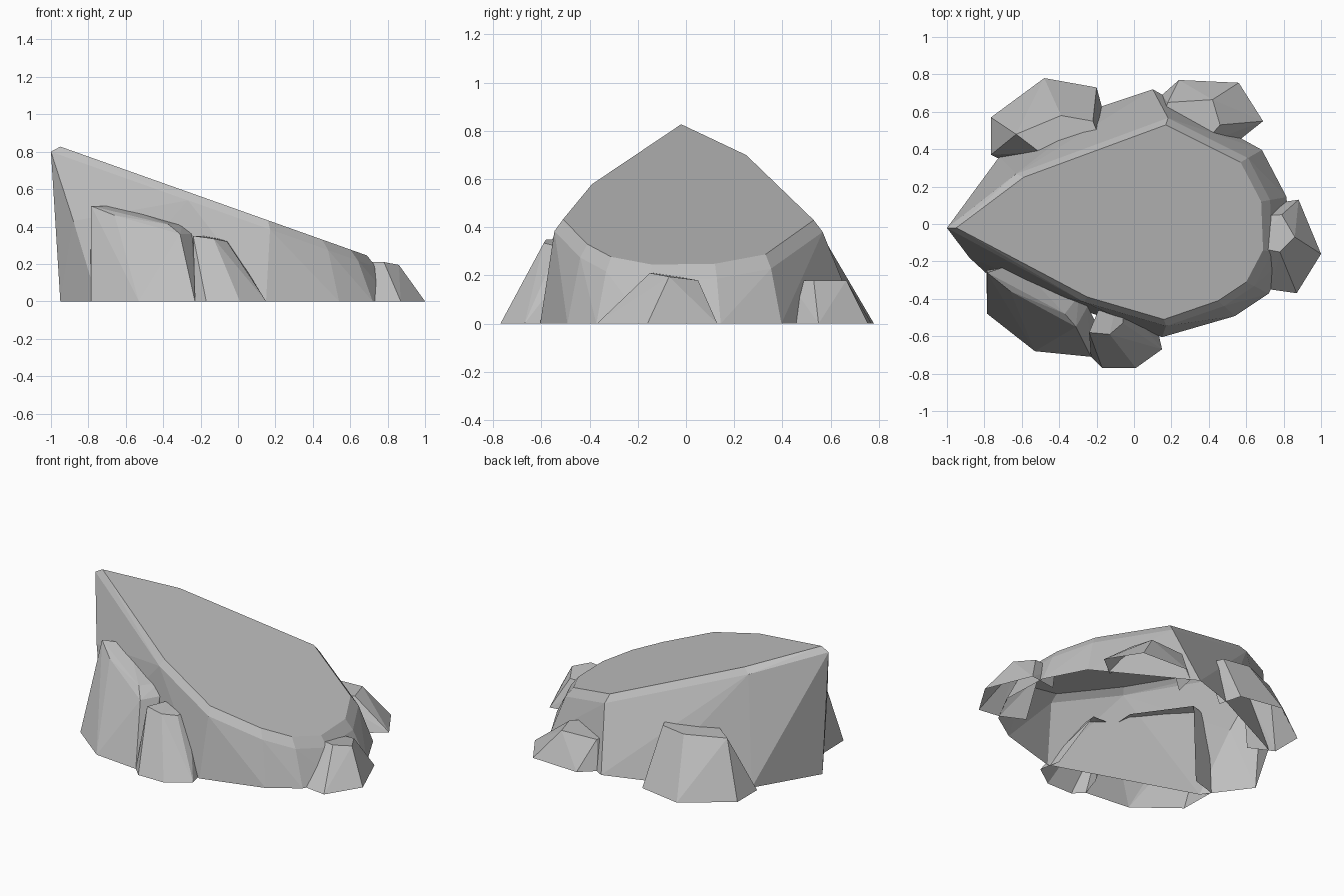
import bpy, bmesh

if "Cube" in bpy.data.objects:
    bpy.data.objects.remove(bpy.data.objects["Cube"])

stone = bpy.data.materials.new("grey stone")
stone.diffuse_color = (0.52, 0.52, 0.52, 1)
stone.use_nodes = True
stone.node_tree.nodes["Principled BSDF"].inputs["Base Color"].default_value = stone.diffuse_color


def slope(x):
    """Height of the tilted flat top at x."""
    return 0.49 - 0.355 * x


def faceted_rock(name, points, drop_inner=False):
    """Convex faceted stone shell, open underneath (and towards the centre)."""
    bm = bmesh.new()
    for p in points:
        bm.verts.new(p)
    bmesh.ops.convex_hull(bm, input=bm.verts[:])
    loose = [v for v in bm.verts if not v.link_faces]
    bmesh.ops.delete(bm, geom=loose, context='VERTS')
    bmesh.ops.dissolve_limit(bm, angle_limit=0.03, verts=bm.verts[:], edges=bm.edges[:])
    bmesh.ops.recalc_face_normals(bm, faces=bm.faces[:])
    gone = []
    for f in bm.faces:
        f.normal_update()
        inward = f.normal.xy.dot(f.calc_center_median().xy.normalized())
        if f.normal.z < -0.9 or (drop_inner and f.normal.z < 0.3 and inward < -0.6):
            gone.append(f)
    bmesh.ops.delete(bm, geom=gone, context='FACES')
    me = bpy.data.meshes.new(name)
    bm.to_mesh(me)
    bm.free()
    me.materials.append(stone)
    bpy.context.collection.objects.link(bpy.data.objects.new(name, me))


def leaning_stone(name, foot, crown, z_start, z_end):
    """Small stone: foot outline and crown rim, both carried back into the main rock."""
    step = (z_end - z_start) / (len(crown) - 1)
    rim = [(x, y, 0) for x, y in foot]
    rim += [(x, y, z_start + step * i) for i, (x, y) in enumerate(crown)]
    back = [(x * 0.8, y * 0.8, z) for x, y, z in rim]
    faceted_rock(name, rim + back, drop_inner=True)


# Main wedge: flat top outline, chamfer grown from it, walls down to the ground
top = [(-0.95, -0.02), (-0.25, -0.39), (0.16, -0.51), (0.45, -0.41), (0.60, -0.31),
       (0.69, -0.14), (0.68, 0.12), (0.57, 0.33), (0.17, 0.53), (-0.59, 0.25)]
chamfer = [(max(-1, x * 1.07), y * 1.07) for x, y in top]
walls = [(-0.88, -0.18, 0.43), (-0.85, 0.18, 0.36)]
base = [(x * 1.2, y * 1.2) for x, y in top if x > 0.3]
base += [(-0.95, -0.03), (-0.75, -0.30), (0.15, -0.605),
         (0.10, 0.72), (-0.17, 0.63), (-0.72, 0.36)]
faceted_rock("main_rock",
             [(x, y, slope(x)) for x, y in top]
             + [(x, y, slope(x) - 0.045) for x, y in chamfer]
             + walls + [(x, y, 0) for x, y in base])

# Small stones leaning on the wall
leaning_stone("front_left_stone",
              [(-0.79, -0.24), (-0.785, -0.48), (-0.53, -0.68), (-0.23, -0.71)],
              [(-0.785, -0.26), (-0.66, -0.36), (-0.37, -0.48), (-0.31, -0.55)], 0.51, 0.36)
leaning_stone("front_stone",
              [(-0.23, -0.71), (-0.17, -0.77), (0.01, -0.77), (0.15, -0.67)],
              [(-0.24, -0.58), (-0.13, -0.59), (-0.06, -0.53)], 0.35, 0.32)
leaning_stone("right_stone",
              [(0.73, -0.35), (0.87, -0.37), (1.0, -0.16), (0.88, 0.13)],
              [(0.78, -0.15), (0.86, -0.07), (0.79, 0.05)], 0.21, 0.18)
leaning_stone("back_right_stone",
              [(0.15, 0.69), (0.24, 0.77), (0.56, 0.755), (0.69, 0.55)],
              [(0.18, 0.65), (0.42, 0.665), (0.46, 0.53)], 0.18, 0.18)
leaning_stone("back_left_stone",
              [(-0.765, 0.37), (-0.765, 0.57), (-0.48, 0.78), (-0.20, 0.73)],
              [(-0.63, 0.48), (-0.39, 0.58), (-0.22, 0.55)], 0.34, 0.34)
